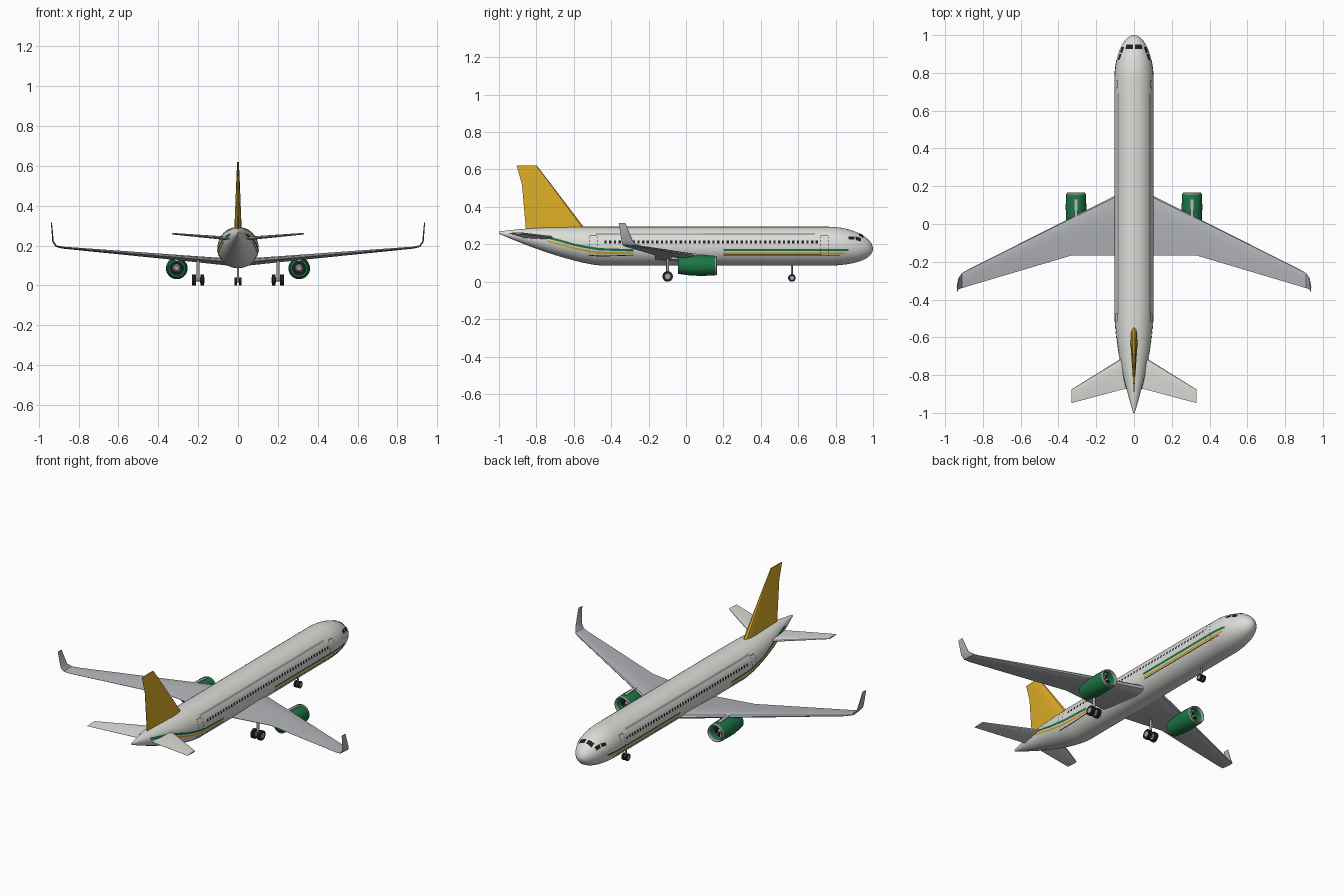
import bpy, bmesh, math
from mathutils import Vector, Matrix

if "Cube" in bpy.data.objects:
    bpy.data.objects.remove(bpy.data.objects["Cube"])


def mat(name, c):
    m = bpy.data.materials.new(name)
    m.diffuse_color = (*c, 1)
    m.use_nodes = True
    m.node_tree.nodes["Principled BSDF"].inputs["Base Color"].default_value = m.diffuse_color
    return m


WHITE = mat("body_white", (0.72, 0.72, 0.69))
GREY = mat("wing_grey", (0.45, 0.46, 0.49))
YELLOW = mat("tail_yellow", (0.72, 0.42, 0.02))
GREEN = mat("engine_green", (0.012, 0.18, 0.06))
BLACK = mat("black", (0.012, 0.012, 0.014))
TRIM = mat("trim_grey", (0.36, 0.36, 0.36))


def finish(name, bm, m, normals=True, smooth=True):
    if normals:
        bmesh.ops.recalc_face_normals(bm, faces=bm.faces[:])
    me = bpy.data.meshes.new(name)
    bm.to_mesh(me)
    bm.free()
    ob = bpy.data.objects.new(name, me)
    bpy.context.collection.objects.link(ob)
    for k in (m if isinstance(m, list) else [m]):
        me.materials.append(k)
    if smooth:
        bpy.ops.object.select_all(action='DESELECT')
        ob.select_set(True)
        bpy.context.view_layer.objects.active = ob
        bpy.ops.object.shade_smooth_by_angle(angle=math.radians(35))
    return ob


def loft(bm, rings, caps=True):
    """Bridge closed rings of points, return the side faces grouped by band."""
    vs = [[bm.verts.new(p) for p in r] for r in rings]
    n = len(vs[0])
    bands = [[bm.faces.new((a[i], a[(i + 1) % n], b[(i + 1) % n], b[i])) for i in range(n)]
             for a, b in zip(vs, vs[1:])]
    if caps:
        bm.faces.new(vs[0])
        bm.faces.new(vs[-1])
    return bands


# Fuselage cross-section: half width, half height, centre height
def section(y):
    if y > 0.76:
        u = min((y - 0.76) / 0.24, 1)
        k = math.sqrt(max(1 - u * u, 0.0004))
        return 0.103 * k, 0.104 * k, 0.19 - 0.014 * u * u
    if y < -0.45:
        t = (-0.45 - y) / 0.55
        top, low = 0.294 - 0.026 * t ** 3, 0.086 + 0.17 * t ** 1.4
        return 0.004 + 0.099 * (1 - t ** 1.7), (top - low) / 2, (top + low) / 2
    return 0.103, 0.104, 0.19


def surf(y, a, off=0.0):
    w, h, c = section(y)
    return Vector(((w + off) * math.sin(a), y, c + (h + off) * math.cos(a)))


def angle(y, z):
    w, h, c = section(y)
    return math.acos(max(-1, min(1, (z - c) / h)))


stations = [-1 + 0.55 * i / 14 for i in range(15)] + [-0.2, 0.1, 0.4, 0.6]
stations += [0.76 + 0.24 * math.sin(i * math.pi / 24) for i in range(13)]
bm = bmesh.new()
loft(bm, [[surf(y, i * math.tau / 40) for i in range(40)] for y in stations])
finish("fuselage", bm, WHITE)


# Thin plates that follow the fuselage skin on both sides
def plate(bm, corners, nu=1, nv=1, off=0.0015):
    """corners: four (y, angle) pairs in order around the patch."""
    a, b, c, d = [Vector(p) for p in corners]
    for s in (1, -1):
        def pt(i, j):
            p = a.lerp(b, i / nu).lerp(d.lerp(c, i / nu), j / nv)
            q = surf(p.x, p.y, off)
            q.x *= s
            return bm.verts.new(q)
        g = [[pt(i, j) for j in range(nv + 1)] for i in range(nu + 1)]
        for i in range(nu):
            for j in range(nv):
                f = bm.faces.new((g[i][j], g[i + 1][j], g[i + 1][j + 1], g[i][j + 1]))
                f.normal_update()
                m = f.calc_center_median()
                if f.normal.dot(m - Vector((0, m.y, 0.19))) < 0:
                    f.normal_flip()


def box(bm, y0, y1, z0, z1, nu=1, nv=1):
    plate(bm, [(y0, angle(y0, z0)), (y1, angle(y1, z0)),
               (y1, angle(y1, z1)), (y0, angle(y0, z1))], nu, nv)


def ribbon(bm, path, w):
    for (y0, z0), (y1, z1) in zip(path, path[1:]):
        plate(bm, [(y0, angle(y0, z0 - w)), (y1, angle(y1, z1 - w)),
                   (y1, angle(y1, z1 + w)), (y0, angle(y0, z0 + w))], 6, 2, 0.002)


bm = bmesh.new()
ribbon(bm, [(0.2, 0.17), (0.76, 0.17), (0.87, 0.17)], 0.006)
ribbon(bm, [(-0.28, 0.168), (-0.46, 0.174), (-0.6, 0.198), (-0.75, 0.238), (-0.88, 0.255)], 0.006)
finish("green_stripe", bm, GREEN, False)
bm = bmesh.new()
ribbon(bm, [(0.2, 0.152), (0.76, 0.152), (0.85, 0.153)], 0.005)
ribbon(bm, [(-0.28, 0.152), (-0.48, 0.158), (-0.6, 0.18), (-0.74, 0.218)], 0.005)
finish("yellow_stripe", bm, YELLOW, False)
bm = bmesh.new()
ribbon(bm, [(0.2, 0.143), (0.72, 0.143), (0.82, 0.143)], 0.002)
ribbon(bm, [(-0.52, 0.143), (-0.28, 0.143)], 0.002)
finish("dark_pinstripe", bm, BLACK, False)
bm = bmesh.new()
ribbon(bm, [(-0.48, 0.253), (0.69, 0.253)], 0.005)
finish("upper_trim_line", bm, TRIM, False)

# Cabin windows
bm = bmesh.new()
for i in range(46):
    y = -0.43 + i * 0.0251
    box(bm, y - 0.006, y + 0.006, 0.205, 0.221)
finish("cabin_windows", bm, BLACK, False, False)

# Dashed door outlines and overwing exits
bm = bmesh.new()
for y0, y1 in ((-0.515, -0.475), (0.72, 0.76)):
    for k in range(6):
        z = 0.135 + k * 0.019
        for y in (y0, y1):
            box(bm, y - 0.0015, y + 0.0015, z, z + 0.011)
    box(bm, y0, y1, 0.243, 0.246)
finish("door_outlines", bm, BLACK, False, False)
bm = bmesh.new()
for y in (-0.055, -0.018):
    box(bm, y - 0.0015, y + 0.0015, 0.18, 0.222)
finish("exit_outlines", bm, TRIM, False, False)

# Cockpit panes
bm = bmesh.new()
R = math.radians
for p in ([(0.95, 5), (0.95, 38), (0.926, 36), (0.926, 5)],
          [(0.936, 46), (0.906, 48), (0.908, 63), (0.936, 64)],
          [(0.9, 49), (0.868, 55), (0.87, 65), (0.9, 63)]):
    plate(bm, [(y, R(a)) for y, a in p], 5, 5, 0.0022)
finish("cockpit_windows", bm, BLACK, False)


# Aerofoil surfaces: each section is x, z, leading y, trailing y, thickness, tilt in degrees
FOIL = [(0, 0), (0.03, 0.3), (0.12, 0.46), (0.3, 0.5), (0.6, 0.34), (1, 0.04)]
FOIL += [(u, -t) for u, t in FOIL[:0:-1]]


def foil(name, secs, m, sides=(1, -1)):
    for s in sides:
        bm = bmesh.new()
        loft(bm, [[(s * (x - t * th * math.sin(R(a))), le + (te - le) * u, z + t * th * math.cos(R(a)))
                   for u, t in FOIL] for x, z, le, te, th, a in secs])
        finish(name if len(sides) == 1 else name + ("_right" if s > 0 else "_left"), bm, m)


foil("wing", [(0.05, 0.118, 0.175, -0.165, 0.036, 3), (0.335, 0.143, 0.033, -0.168, 0.026, 4),
              (0.88, 0.19, -0.242, -0.33, 0.010, 5), (0.912, 0.197, -0.26, -0.34, 0.009, 30),
              (0.928, 0.22, -0.285, -0.345, 0.008, 70), (0.936, 0.315, -0.325, -0.36, 0.005, 88)], GREY)
foil("tailplane", [(0.0, 0.232, -0.67, -0.86, 0.02, 4), (0.33, 0.26, -0.875, -0.948, 0.008, 4)], WHITE)
foil("tail_fin", [(0, 0.27, -0.53, -0.855, 0.038, 90), (0, 0.29, -0.545, -0.857, 0.036, 90),
                  (0, 0.52, -0.72, -0.877, 0.018, 90), (0, 0.62, -0.797, -0.905, 0.009, 90)], YELLOW, (1,))


def ring(c, y, r, n=28):
    return [(c[0] + r * math.cos(i * math.tau / n), y, c[1] + r * math.sin(i * math.tau / n)) for i in range(n)]


def revolve(name, c, profile, mats, index=lambda k: 0, caps=True):
    bm = bmesh.new()
    for k, band in enumerate(loft(bm, [ring(c, y, r) for y, r in profile], caps)):
        for f in band:
            f.material_index = index(k)
    return finish(name, bm, mats)


def cylinder(bm, p, q, r, n=16):
    p, q = Vector(p), Vector(q)
    M = Matrix.Translation((p + q) / 2) @ (q - p).to_track_quat('Z', 'Y').to_matrix().to_4x4()
    bmesh.ops.create_cone(bm, cap_ends=True, segments=n, radius1=r, radius2=r, depth=(q - p).length, matrix=M)


def gear(name, x, y, r, half, width, top):
    bm = bmesh.new()
    cylinder(bm, (x, y, r), (x, y, top), r * 0.28)
    cylinder(bm, (x - half, y, r), (x + half, y, r), r * 0.25)
    for s in (-1, 1):   # pale hubs show on the tyre faces
        cylinder(bm, (x + s * half - width * 0.56, y, r), (x + s * half + width * 0.56, y, r), r * 0.55)
    finish(name + "_strut", bm, TRIM)
    bm = bmesh.new()
    for s in (-1, 1):
        cylinder(bm, (x + s * half - width / 2, y, r), (x + s * half + width / 2, y, r), r, 24)
    finish(name + "_tyres", bm, BLACK)


for s, side in ((1, "_right"), (-1, "_left")):
    c = (s * 0.307, 0.086)
    # Nacelle shell with pale intake lip and dark duct
    prof = [(0.11, 0.043), (0.15, 0.043), (0.166, 0.047), (0.164, 0.050), (0.155, 0.0525), (0.1, 0.0545),
            (0.03, 0.054), (-0.042, 0.044), (-0.042, 0.034), (0.0, 0.034)]
    revolve("nacelle" + side, c, prof, [GREEN, TRIM, BLACK],
            lambda k: 1 if k in (1, 2, 3) else 2 if k == 8 else 0, False)
    revolve("engine_core" + side, c, [(0.108, 0.044), (0.06, 0.044), (0.0, 0.035)], BLACK)
    revolve("spinner" + side, c, [(0.105, 0.014), (0.122, 0.011), (0.135, 0.002)], TRIM)
    revolve("exhaust_cone" + side, c, [(0.002, 0.022), (-0.03, 0.018), (-0.041, 0.012)], TRIM)
    # Fan blades
    bm = bmesh.new()
    for i in range(8):
        a = i * math.tau / 8
        bm.faces.new([bm.verts.new((c[0] + r * math.cos(a + d), 0.112 + d * 0.02, c[1] + r * math.sin(a + d)))
                      for r, d in ((0.012, -0.2), (0.042, -0.16), (0.042, 0.16), (0.012, 0.2))])
    finish("fan_blades" + side, bm, TRIM, smooth=False)
    # Pylon joining nacelle and wing
    bm = bmesh.new()
    loft(bm, [[(c[0] + dx, y, z) for dx, z in ((-0.009, 0.12), (0.009, 0.12), (0.009, t), (-0.009, t))]
              for y, t in ((0.13, 0.141), (0.05, 0.15), (-0.08, 0.145))])
    finish("engine_pylon" + side, bm, GREY)
    gear("main_gear" + side, s * 0.2, -0.098, 0.028, 0.021, 0.019, 0.13)

gear("nose_gear", 0, 0.566, 0.02, 0.011, 0.011, 0.1)
